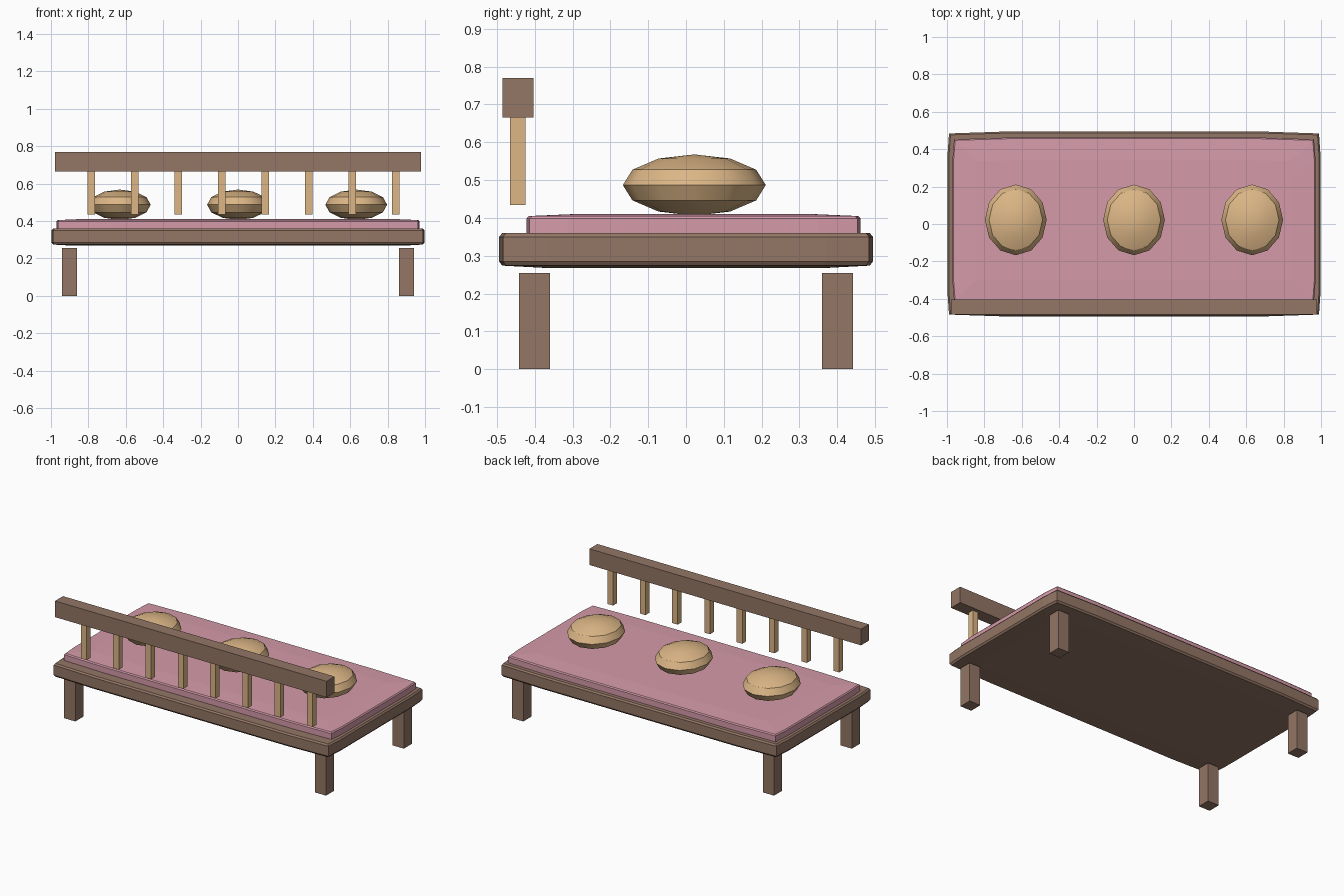
import bpy
import bmesh
from math import radians
from mathutils import Matrix, Vector

cube = bpy.data.objects.get("Cube")
if cube:
    bpy.data.objects.remove(cube, do_unlink=True)


def srgb(v):
    v /= 255
    return v / 12.92 if v <= 0.04045 else ((v + 0.055) / 1.055) ** 2.4


def material(name, *rgb):
    mat = bpy.data.materials.new(name)
    colour = (*map(srgb, rgb), 1)
    mat.diffuse_color = colour
    mat.use_nodes = True
    shader = next(n for n in mat.node_tree.nodes if n.type == 'BSDF_PRINCIPLED')
    shader.inputs["Base Color"].default_value = colour
    return mat


brown = material("brown wood", 147, 118, 101)
tan = material("tan", 220, 182, 134)
pink = material("pink fabric", 213, 155, 170)


def finish(name, bm, mat, smooth=False):
    bmesh.ops.recalc_face_normals(bm, faces=bm.faces)
    mesh = bpy.data.meshes.new(name)
    bm.to_mesh(mesh)
    bm.free()
    mesh.materials.append(mat)
    obj = bpy.data.objects.new(name, mesh)
    bpy.context.collection.objects.link(obj)
    if smooth:
        bpy.ops.object.select_all(action='DESELECT')
        obj.select_set(True)
        bpy.context.view_layer.objects.active = obj
        bpy.ops.object.shade_smooth_by_angle(angle=radians(30))
    return obj


def box(name, centre, size, mat):
    bm = bmesh.new()
    bmesh.ops.create_cube(bm, size=1, matrix=Matrix.Translation(centre)
                          @ Matrix.Diagonal((*size, 1)))
    return finish(name, bm, mat)


def slab(name, centre_y, half_x, half_y, layers, mat):
    """Softly bowed board: stacked rings of one outline, (inset, z) per layer."""
    quarter = [(1, 0.75), (0.992, 0.98), (0.7, 1)]
    outline = quarter + [(-x, y) for x, y in reversed(quarter)]
    outline += [(-x, -y) for x, y in outline]
    bm = bmesh.new()
    rings = []
    for inset, z in layers:
        rings.append([bm.verts.new((x * (half_x - inset),
                                    centre_y + y * (half_y - inset), z))
                      for x, y in outline])
    n = len(outline)
    for low, high in zip(rings, rings[1:]):
        for i in range(n):
            j = (i + 1) % n
            bm.faces.new((low[i], low[j], high[j], high[i]))
    bm.faces.new(rings[0][::-1])
    bm.faces.new(rings[-1])
    return finish(name, bm, mat)


# Bed of the bench and its cushion
slab("seat_frame", 0, 0.997, 0.494,
     [(0.12, 0.268), (0.008, 0.274), (0, 0.285), (0, 0.35), (0.008, 0.36)], brown)
slab("seat_cushion", 0.02, 0.97, 0.442,
     [(0.006, 0.33), (0, 0.338), (0, 0.398), (0.006, 0.405), (0.12, 0.41)], pink)

# Legs
for side, x in (("right", -0.902), ("left", 0.902)):
    for end, y in (("front", -0.4), ("back", 0.4)):
        box(f"{end}_{side}_leg", (x, y, 0.1275), (0.08, 0.082, 0.255), brown)

# Rail with spindles
box("rail", (0, -0.444, 0.7175), (1.955, 0.082, 0.105), brown)
for i in range(8):
    box(f"spindle_{i + 1}", (-0.785 + i * 0.2325, -0.445, 0.55),
        (0.04, 0.04, 0.232), tan)

# Round pillows
for i, x in enumerate((-0.632, 0, 0.632)):
    bm = bmesh.new()
    bmesh.ops.create_uvsphere(bm, u_segments=12, v_segments=6, radius=1)
    bmesh.ops.rotate(bm, verts=bm.verts, cent=Vector(),
                     matrix=Matrix.Rotation(radians(90), 3, 'Z'))
    bmesh.ops.scale(bm, verts=bm.verts, vec=(0.165, 0.189, 0.081))
    bmesh.ops.translate(bm, verts=bm.verts, vec=(x, 0.022, 0.487))
    finish(f"pillow_{i + 1}", bm, tan, smooth=True)
